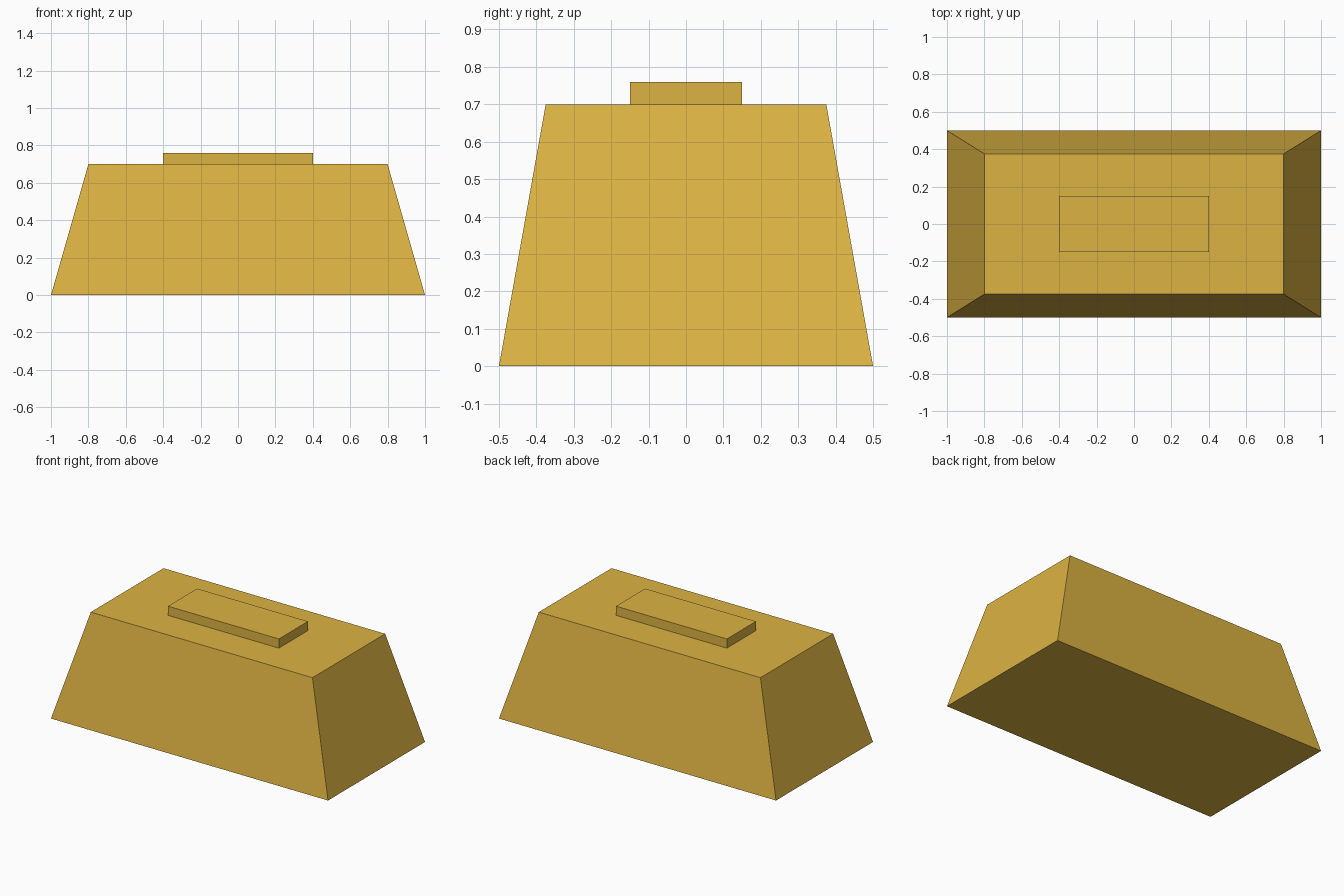
import bpy, bmesh

if "Cube" in bpy.data.objects:
    bpy.data.objects.remove(bpy.data.objects["Cube"])

gold = bpy.data.materials.new("gold")
gold.diffuse_color = (0.72, 0.45, 0.055, 1)
gold.use_nodes = True
gold.node_tree.nodes["Principled BSDF"].inputs["Base Color"].default_value = gold.diffuse_color


def tapered_block(name, bottom, top, z0, z1):
    """Closed block between two centred rectangles given as half sizes."""
    mesh = bpy.data.meshes.new(name)
    bm = bmesh.new()
    bmesh.ops.create_cube(bm, size=2)
    for v in bm.verts:
        hx, hy = top if v.co.z > 0 else bottom
        v.co = (v.co.x * hx, v.co.y * hy, z1 if v.co.z > 0 else z0)
    bm.to_mesh(mesh)
    bm.free()
    mesh.materials.append(gold)
    obj = bpy.data.objects.new(name, mesh)
    bpy.context.collection.objects.link(obj)
    return obj


# Main ingot body with sloping sides
tapered_block("ingot_body", (1.0, 0.5), (0.8, 0.375), 0, 0.7)

# Raised stamp plate on top
tapered_block("stamp_plate", (0.4, 0.15), (0.4, 0.15), 0.7, 0.76)
